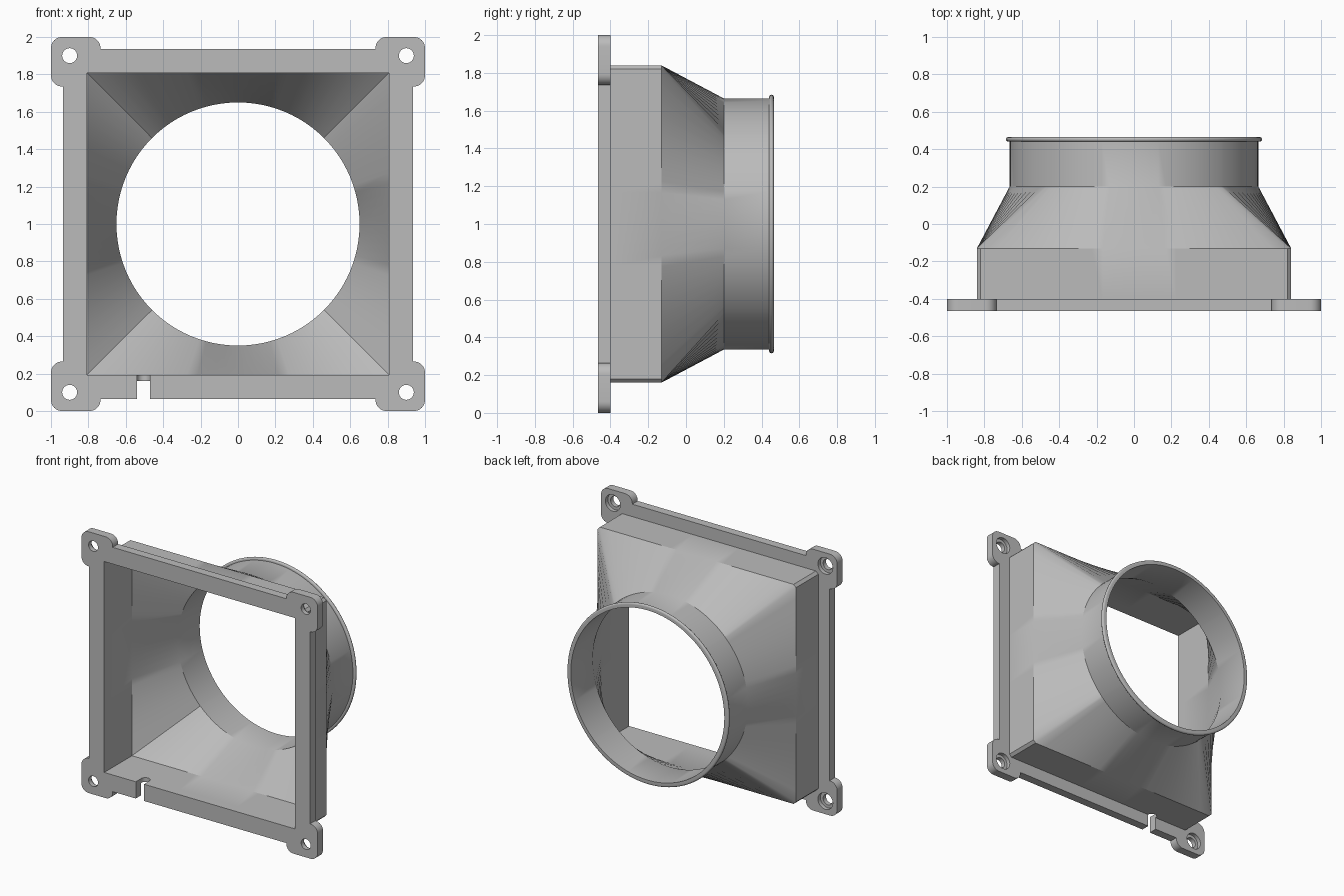
import bpy, bmesh
from math import sin, cos, radians, pi

cube = bpy.data.objects.get("Cube")
if cube:
    bpy.data.objects.remove(cube)

CZ = 1.0                         # height of the duct axis
FRONT, BACK = -0.465, -0.40      # flange faces
HOLE = 0.90                      # screw hole offset from the axis

grey = bpy.data.materials.new("plain grey")
grey.use_nodes = True
grey.diffuse_color = (0.5, 0.5, 0.5, 1)
grey.node_tree.nodes["Principled BSDF"].inputs["Base Color"].default_value = (0.5, 0.5, 0.5, 1)


def finish(name, bm):
    bmesh.ops.recalc_face_normals(bm, faces=bm.faces)
    mesh = bpy.data.meshes.new(name)
    bm.to_mesh(mesh)
    bm.free()
    mesh.materials.append(grey)
    ob = bpy.data.objects.new(name, mesh)
    bpy.context.collection.objects.link(ob)
    return ob


def prism(name, pts, lo, hi, axis="Y"):
    """Extrude a 2D outline along y (outline in x, z) or along z (outline in x, y)."""
    bm = bmesh.new()
    place = (lambda a, b, t: (a, t, b + CZ)) if axis == "Y" else (lambda a, b, t: (a, b, t))
    rings = [[bm.verts.new(place(a, b, t)) for a, b in pts] for t in (lo, hi)]
    for ring in rings:
        bm.faces.new(ring)
    for i in range(len(pts)):
        j = (i + 1) % len(pts)
        bm.faces.new((rings[0][i], rings[0][j], rings[1][j], rings[1][i]))
    return finish(name, bm)


def arc(cx, cy, r, start, end, steps):
    angles = [radians(start + (end - start) * i / steps) for i in range(steps + 1)]
    return [(cx + r * cos(a), cy + r * sin(a)) for a in angles]


def cut(ob, cutters):
    """Subtract the cutters and bake the result into the mesh."""
    for c in cutters:
        c.hide_render = True
        mod = ob.modifiers.new("cut", "BOOLEAN")
        mod.operation, mod.solver, mod.object = "DIFFERENCE", "EXACT", c
    deps = bpy.context.evaluated_depsgraph_get()
    mesh = bpy.data.meshes.new_from_object(ob.evaluated_get(deps))
    ob.modifiers.clear()
    ob.data = mesh


def smooth(ob):
    bpy.ops.object.select_all(action="DESELECT")
    ob.select_set(True)
    bpy.context.view_layer.objects.active = ob
    bpy.ops.object.shade_smooth_by_angle(angle=radians(30))


# Flange outline: one rounded screw tab per corner, turned four times
tab = [(0.935, 0.735)]
tab += arc(0.94, 0.795, 0.06, -90, 0, 8)
tab += arc(0.94, 0.94, 0.06, 0, 90, 8)
tab += arc(0.795, 0.94, 0.06, 90, 180, 8)
tab += [(0.735, 0.935)]
outline = []
for turn in range(4):
    c, s = (1, 0, -1, 0)[turn], (0, 1, 0, -1)[turn]
    outline += [(c * x - s * y, s * x + c * y) for x, y in tab]
flange = prism("mounting_flange", outline, FRONT, BACK)

# Duct: square box, square-to-round transition, collar and lip as one closed loft
angles = []
for q in range(4):
    steps = [i * 3.75 for i in range(24) if i != 12] + [44.31, 45, 45.69]
    angles += [radians(q * 90 + a) for a in sorted(steps)]


def square(half, chamfer):
    def radius(a):
        c, s = abs(cos(a)), abs(sin(a))
        return min(half / max(c, s), (2 * half - chamfer) / (c + s))
    return radius


def circle(r):
    return lambda a: r


outer, inner = square(0.84, 0.02), square(0.807, 0)
lip = [(circle(r), y) for r, y in arc(0.672, 0.4525, 0.0125, -90, 90, 8)]
sections = [(outer, BACK), (outer, -0.13), (circle(0.665), 0.20), (circle(0.665), 0.44)]
sections += lip + [(circle(0.65), 0.465), (circle(0.65), 0.20), (inner, -0.13), (inner, BACK)]

bm = bmesh.new()
rings = [[bm.verts.new((f(a) * cos(a), y, CZ + f(a) * sin(a))) for a in angles]
         for f, y in sections]
for k in range(len(rings)):
    r0, r1 = rings[k], rings[(k + 1) % len(rings)]
    for i in range(len(angles)):
        j = (i + 1) % len(angles)
        bm.faces.new((r0[i], r0[j], r1[j], r1[i]))
duct = finish("duct", bm)

# Cutters: square opening, countersunk screw holes and the cable slot
h = 0.807
cutters = [prism("opening_cutter", [(-h, -h), (h, -h), (h, h), (-h, h)], -0.6, -0.3)]
for sx in (-1, 1):
    for sz in (-1, 1):
        for r, lo in ((0.04, -0.6), (0.063, -0.43)):
            ring = arc(sx * HOLE, sz * HOLE, r, 0, 360, 32)[:-1]
            cutters.append(prism("screw_hole_cutter", ring, lo, -0.3))
slot = [(-0.54, -0.6), (-0.47, -0.6)] + arc(-0.505, BACK, 0.035, 0, 180, 16)
cable_slot = prism("cable_slot_cutter", slot, -0.1, 0.3, "Z")

cut(flange, cutters + [cable_slot])
cut(duct, [cable_slot])
for c in cutters + [cable_slot]:
    bpy.data.objects.remove(c)

smooth(flange)
smooth(duct)
